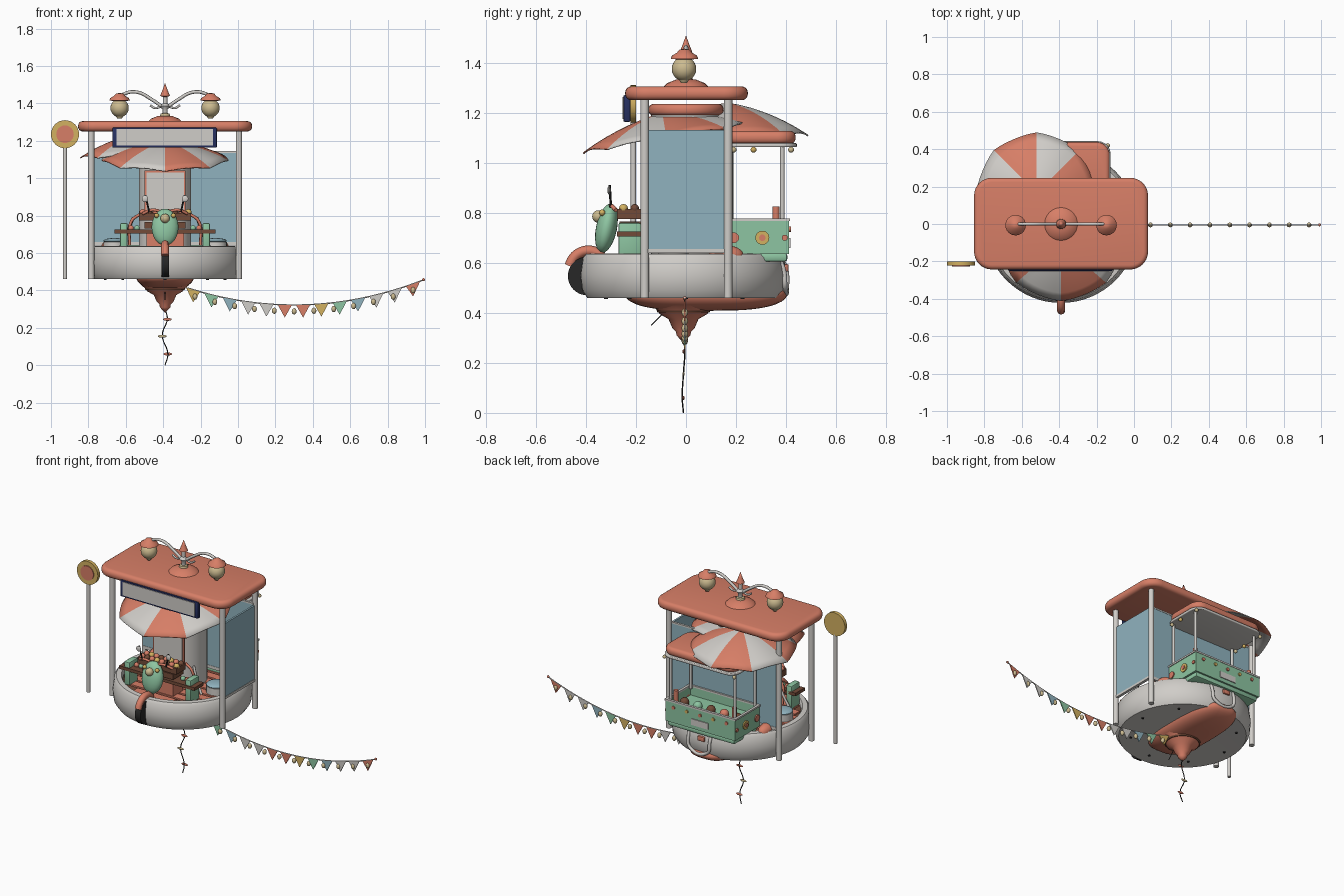
import bpy, bmesh, math
from mathutils import Vector, Matrix

if "Cube" in bpy.data.objects:
    bpy.data.objects.remove(bpy.data.objects["Cube"])

def mat(name, r, g, b):
    m = bpy.data.materials.new(name)
    m.diffuse_color = (r, g, b, 1)
    m.use_nodes = True
    m.node_tree.nodes["Principled BSDF"].inputs["Base Color"].default_value = m.diffuse_color
    return m

CORAL = mat("coral", .68, .21, .135)
WHITE = mat("warm_white", .63, .61, .58)
BLUE = mat("glass_blue", .28, .45, .52)
GREEN = mat("mint_green", .27, .56, .36)
YELLOW = mat("mustard", .65, .44, .12)
TAN = mat("lamp_tan", .61, .50, .28)
BROWN = mat("wood_brown", .17, .07, .04)
BLACK = mat("rubber_black", .02, .02, .02)
NAVY = mat("navy", .02, .03, .12)
CX = -0.39

def finish(name, bm, *mats, angle=40):
    bmesh.ops.recalc_face_normals(bm, faces=bm.faces)
    me = bpy.data.meshes.new(name)
    bm.to_mesh(me)
    bm.free()
    for m in mats:
        me.materials.append(m)
    for p in me.polygons:
        p.use_smooth = True
    me.set_sharp_from_angle(angle=math.radians(angle))
    ob = bpy.data.objects.new(name, me)
    bpy.context.collection.objects.link(ob)
    return ob

def box(name, m, x0, x1, y0, y1, z0, z1, bevel=0):
    bm = bmesh.new()
    bmesh.ops.create_cube(bm, size=1)
    bmesh.ops.scale(bm, vec=(x1 - x0, y1 - y0, z1 - z0), verts=bm.verts)
    bmesh.ops.translate(bm, vec=((x0 + x1) / 2, (y0 + y1) / 2, (z0 + z1) / 2), verts=bm.verts)
    if bevel:
        bmesh.ops.bevel(bm, geom=bm.edges[:], offset=bevel, segments=2, affect='EDGES', profile=.5)
    return finish(name, bm, m)

def rod(name, m, a, b, r, r2=None, seg=20):
    a, b = Vector(a), Vector(b)
    rot = (b - a).to_track_quat('Z', 'Y').to_matrix().to_4x4()
    bm = bmesh.new()
    bmesh.ops.create_cone(bm, cap_ends=True, segments=seg, radius1=r, radius2=r if r2 is None else r2,
                          depth=(b - a).length, matrix=Matrix.Translation((a + b) / 2) @ rot)
    return finish(name, bm, m)

def ball(name, m, c, r, tilt=0, seg=20, square=1):
    r = r if isinstance(r, tuple) else (r, r, r)
    bm = bmesh.new()
    bmesh.ops.create_uvsphere(bm, u_segments=seg, v_segments=max(6, seg // 2), radius=1)
    for v in bm.verts:
        v.co.x = math.copysign(abs(v.co.x) ** square, v.co.x)
        v.co.y = math.copysign(abs(v.co.y) ** square, v.co.y)
    bmesh.ops.transform(bm, verts=bm.verts,
        matrix=Matrix.Translation(c) @ Matrix.Rotation(tilt, 4, 'X') @ Matrix.Diagonal((*r, 1)))
    return finish(name, bm, m)

def lathe(name, m, x, y, prof, seg=48):
    bm = bmesh.new()
    vs = [bm.verts.new((x + r, y, z)) for r, z in prof]
    es = [bm.edges.new(p) for p in zip(vs, vs[1:])]
    bmesh.ops.spin(bm, geom=vs + es, cent=(x, y, 0), axis=(0, 0, 1), angle=math.tau, steps=seg)
    bmesh.ops.remove_doubles(bm, verts=bm.verts, dist=1e-5)
    return finish(name, bm, m)

def tube(name, m, pts, r):
    cu = bpy.data.curves.new(name, 'CURVE')
    cu.dimensions = '3D'
    cu.bevel_depth, cu.bevel_resolution, cu.use_fill_caps = r, 2, True
    cu.resolution_u = 6
    sp = cu.splines.new('BEZIER')
    sp.bezier_points.add(len(pts) - 1)
    for bp, p in zip(sp.bezier_points, pts):
        bp.co = p
        bp.handle_left_type = bp.handle_right_type = 'AUTO'
    cu.materials.append(m)
    bpy.context.collection.objects.link(bpy.data.objects.new(name, cu))

def slab(name, m, x0, x1, y0, y1, z0, z1, rad, edge):
    bm = bmesh.new()
    vs = []
    for k, (cx, cy) in enumerate([(x1 - rad, y1 - rad), (x0 + rad, y1 - rad), (x0 + rad, y0 + rad), (x1 - rad, y0 + rad)]):
        for i in range(9):
            a = math.pi / 2 * (k + i / 8)
            vs.append(bm.verts.new((cx + rad * math.cos(a), cy + rad * math.sin(a), z0)))
    f = bm.faces.new(vs)
    top = bmesh.ops.extrude_face_region(bm, geom=[f])['geom']
    bmesh.ops.translate(bm, vec=(0, 0, z1 - z0), verts=[v for v in top if isinstance(v, bmesh.types.BMVert)])
    rim = [e for e in bm.edges if abs(e.verts[0].co.z - e.verts[1].co.z) < 1e-5]
    bmesh.ops.bevel(bm, geom=rim, offset=edge, segments=4, affect='EDGES', profile=.5)
    return finish(name, bm, m)

def parasol(name, c, r, drop, gores, tilt):
    # striped canopy with scalloped hem
    bm = bmesh.new()
    n, rings, rows = gores * 6, 7, []
    for j in range(1, rings + 1):
        t, row = j / rings, []
        for i in range(n):
            s = math.sin(math.pi * (i % 6) / 6) * t ** 3
            a, rr = math.tau * i / n + math.pi / 2, r * t * (1 - .035 * s)
            row.append(bm.verts.new((rr * math.cos(a), rr * math.sin(a), -drop * (.35 * t + .65 * t * t) + .012 * s)))
        rows.append(row)
    tip = bm.verts.new((0, 0, 0))
    for i in range(n):
        k = (i + 1) % n
        fs = [bm.faces.new((tip, rows[0][i], rows[0][k]))]
        fs += [bm.faces.new((p[i], q[i], q[k], p[k])) for p, q in zip(rows, rows[1:])]
        for f in fs:
            f.material_index = (i // 6) % 2
    bmesh.ops.transform(bm, matrix=Matrix.Translation(c) @ Matrix.Rotation(tilt, 4, 'X'), verts=bm.verts)
    finish(name, bm, CORAL, WHITE).modifiers.new("thickness", 'SOLIDIFY').thickness = .006

# Round base and plank deck
lathe("base", WHITE, CX, -.01, [(0, .465), (.385, .46), (.405, .49), (.412, .55), (.402, .62), (.39, .635),
                               (.36, .637), (.35, .62), (.35, .6), (0, .6)], 64)
rod("deck_floor", BROWN, (CX, -.01, .598), (CX, -.01, .606), .35, seg=48)
for i in range(9):
    y = -.29 + i * .07
    h = math.sqrt(.345 ** 2 - (abs(y) + .026) ** 2)
    box("deck_plank", CORAL, CX - h, CX + h, y - .036, y + .018, .6, .615)

# Hull, pendant and hanging cord
ball("keel", CORAL, (CX, .08, .475), (.155, .325, .067), seg=40, square=.65)
box("tail_light", CORAL, CX - .025, CX + .025, .39, .41, .565, .595, .006)
lathe("pendant", CORAL, CX, -.01, [(.13, .43), (.105, .41), (.095, .395), (.06, .375), (.045, .34), (.03, .325), (.028, .31), (0, .28)], 24)
rod("pendant_band", BROWN, (CX, -.01, .402), (CX, -.01, .41), .104, .109, 24)
tube("cord", BLACK, [(CX, -.01, .3), (-.378, -.005, .25), (-.405, -.01, .16), (-.375, -.015, .06), (CX, -.01, 0)], .003)
for x, z, m in ((-.378, .245, CORAL), (-.405, .155, TAN), (-.376, .06, CORAL)):
    ball("cord_bead", m, (x, -.01, z), (.024, .005, .008), seg=12)
rod("kick_stand", BLACK, (CX, -.14, .35), (CX, -.08, .41), .002, seg=6)
for a in range(8):
    t = math.tau * a / 8
    p = (CX + .32 * math.cos(t), .32 * math.sin(t))
    rod("base_bolt", BLACK, (*p, .456), (*p, .468), .008, seg=10)
tube("rear_bumper", WHITE, [(CX - .06, .38, .62), (CX - .06, .4, .57), (CX - .045, .402, .5), (CX + .085, .396, .5), (CX + .1, .39, .57), (CX + .1, .37, .62)], .01)

# Main roof, posts and panels
slab("roof", CORAL, -.855, .075, -.243, .247, 1.25, 1.305, .095, .024)
lathe("roof_dome", CORAL, CX, 0, [(.09, 1.303), (.075, 1.318), (.04, 1.332), (0, 1.337)], 32)
for x in (-.785, .005):
    for y in (-.165, .168):
        rod("roof_post", WHITE, (x, y, .46), (x, y, 1.26), .017)
box("side_panel", BLUE, 0, .012, -.155, .155, .65, 1.13)
box("back_panel", BLUE, -.785, .005, .15, .16, .65, 1.135)
box("back_rail_top", WHITE, -.785, .005, .148, .162, 1.135, 1.145)
box("back_rail_low", WHITE, -.785, .005, .148, .162, .64, .66)
box("side_rail", WHITE, -.003, .015, -.155, .155, .64, .655)

# Roof lanterns on curved arms, central finial
lathe("finial_stem", WHITE, CX, 0, [(.03, 1.33), (.014, 1.345), (.014, 1.37), (.025, 1.385), (.012, 1.4), (.012, 1.44)], 20)
lathe("finial_collar", TAN, CX, 0, [(.028, 1.33), (.024, 1.345), (0, 1.352)], 20)
lathe("finial", CORAL, CX, 0, [(0, 1.43), (.026, 1.44), (.018, 1.46), (.012, 1.475), (0, 1.51)], 20)
for s in (-1, 1):
    tube("lamp_arm", WHITE, [(CX, 0, 1.37), (CX + s * .07, 0, 1.42), (CX + s * .15, 0, 1.46), (CX + s * .22, 0, 1.45), (CX + s * .243, 0, 1.43)], .009)
    tube("arm_scroll", WHITE, [(CX, 0, 1.4), (CX + s * .05, 0, 1.375), (CX + s * .08, 0, 1.39)], .006)
    x = CX + s * .243
    ball("lamp_globe", TAN, (x, -.008, 1.375), .049, seg=24)
    lathe("lamp_cap", CORAL, x, -.006, [(0, 1.41), (.055, 1.415), (.05, 1.428), (.03, 1.44), (.02, 1.452), (0, 1.456)], 24)
    rod("lamp_foot", TAN, (x, -.008, 1.318), (x, -.008, 1.34), .012, .025, 16)

# Front fascia sign and round pole sign
box("sign_frame", NAVY, -.672, -.113, -.25, -.222, 1.163, 1.27, .005)
box("sign_face", WHITE, -.65, -.135, -.254, -.245, 1.175, 1.262)
rod("pole_sign_post", WHITE, (-.925, -.21, .46), (-.925, -.21, 1.17), .011)
rod("pole_sign_rim", YELLOW, (-.925, -.222, 1.235), (-.925, -.2, 1.235), .075, seg=32)
rod("pole_sign_disc", CORAL, (-.925, -.227, 1.235), (-.925, -.221, 1.235), .047, seg=24)

# Central column with menu board, canopies
rod("column", WHITE, (CX, 0, .6), (CX, 0, 1.2), .14, seg=32)
slab("column_cap", CORAL, CX - .15, CX + .15, -.15, .15, 1.188, 1.235, .148, .02)
box("menu_frame", CORAL, -.5, -.28, -.155, -.143, .78, 1.04)
box("menu_board", WHITE, -.49, -.29, -.16, -.15, .79, 1.03)
parasol("front_parasol", (CX, -.095, 1.2), .34, .105, 8, .17)
parasol("back_parasol", (-.52, .165, 1.24), .325, .13, 8, 0)

# Rear serving cart: open box with pale rim
bm = bmesh.new()
bmesh.ops.create_cube(bm, size=1, matrix=Matrix.Translation((CX, .285, .703)) @ Matrix.Diagonal((.5, .255, .135, 1)))
top = [f for f in bm.faces if f.calc_center_median().z > .76]
bmesh.ops.inset_region(bm, faces=top, thickness=.012)
bmesh.ops.inset_region(bm, faces=top, thickness=.001)
bmesh.ops.translate(bm, vec=(0, 0, -.06), verts=top[0].verts[:])
finish("cart_body", bm, GREEN)
for y in (.163, .407):
    box("cart_rim_long", WHITE, -.645, -.135, y - .008, y + .008, .766, .777)
for x in (-.637, -.143):
    box("cart_rim_short", WHITE, x - .008, x + .008, .171, .399, .766, .777)
box("cart_skirt", GREEN, -.63, -.15, .17, .405, .605, .638, .01)
slab("cart_roof", CORAL, -.65, -.13, .15, .438, 1.075, 1.127, .07, .022)
slab("cart_ceiling", WHITE, -.655, -.125, .145, .443, 1.062, 1.078, .07, .005)
for x in (-.62, -.16):
    for y in (.18, .385):
        rod("cart_post", WHITE, (x, y, .76), (x, y, 1.065), .009, seg=12)
for i in range(5):
    rod("cart_stud", (CORAL, YELLOW)[i % 2], (-.58 + i * .095, .41, .735), (-.58 + i * .095, .419, .735), .011, seg=14)
    ball("cart_goods", (BROWN, CORAL, BROWN, GREEN)[i % 4], (-.58 + i * .095, .3, .73), .028, seg=12)
box("cart_plate", WHITE, -.45, -.33, .41, .418, .66, .7)
for s in (-1, 1):
    x = CX + s * .25
    for y, m, r in ((.19, CORAL, .022), (.305, YELLOW, .028), (.395, CORAL, .012)):
        rod("cart_side_disc", m, (x - s * .01, y, .7), (x + s * .007, y, .7), r, seg=20)
    rod("cart_side_hub", CORAL, (x, .305, .7), (x + s * .012, .305, .7), .013, seg=14)
    for y, m in ((.19, TAN), (.27, YELLOW), (.42, TAN)):
        ball("roof_bulb", m, (CX + s * .25, y, 1.052), .012, seg=10)
    rod("cart_bottle", CORAL, (CX + s * .21, .36, .71), (CX + s * .21, .36, .825), .014, seg=12)

# Scooter at the front
rod("wheel", BLACK, (CX - .02, -.395, .547), (CX + .02, -.395, .547), .077, seg=32)
arc = [math.radians(45 + 24 * i) for i in range(6)]
tube("wheel_fender", CORAL, [(CX, -.39 + .078 * math.cos(a), .565 + .083 * math.sin(a)) for a in arc], .021)
ball("scooter_shield", GREEN, (CX, -.318, .738), (.072, .042, .1), -.2, 24)
ball("headlight", TAN, (CX, -.35, .785), .025)
for s in (-1, 1):
    tube("handlebar", CORAL, [(CX + s * .03, -.3, .825), (CX + s * .07, -.3, .83), (CX + s * .12, -.28, .81)], .008)
    rod("mirror_stalk", BLACK, (CX + s * .085, -.3, .82), (CX + s * .105, -.305, .91), .005, seg=8)
    ball("mirror", WHITE, (CX + s * .107, -.308, .89), (.018, .006, .018), seg=14)
    ball("turn_light", YELLOW, (CX + s * .045, -.335, .8), .013, seg=12)
    # stall seats beside the scooter
    box("seat_side", GREEN, CX + s * .22 - .02, CX + s * .22 + .02, -.27, -.18, .61, .76, .008)
    tube("seat_arm", CORAL, [(CX + s * .19, -.16, .64), (CX + s * .18, -.17, .77), (CX + s * .13, -.17, .81)], .008)
    tube("seat_leg", WHITE, [(CX + s * .24, -.16, .63), (CX + s * .2, -.15, .71), (CX + s * .17, -.14, .79)], .008)
    rod("stool", WHITE, (CX + s * .27, -.05, .61), (CX + s * .27, -.05, .66), .06, seg=24)
    ball("stool_cushion", BLUE, (CX + s * .27, -.05, .665), (.06, .06, .015))
    ball("deck_cushion", CORAL, (CX + s * .3, .16, .63), (.04, .07, .04))

# Produce trays
box("counter_box", CORAL, -.49, -.29, -.25, -.15, .61, .705)
box("low_tray", BROWN, -.66, -.12, -.275, -.18, .705, .725)
box("mid_crate", BROWN, -.5, -.28, -.265, -.16, .73, .765)
box("high_crate", BROWN, -.53, -.25, -.275, -.18, .775, .815)
for i in range(8):
    for j in range(2):
        ball("fruit", (CORAL, BROWN, CORAL, YELLOW)[(i + j * 2) % 4], (-.51 + i * .035, -.25 + j * .045, .817), .018, seg=10)
for i in range(3):
    for s in (-1, 1):
        ball("tray_fruit", (GREEN, CORAL)[i % 2], (CX + s * (.15 + i * .032), -.22, .733), .016, seg=10)

# Garland of pennants and bulbs
sag = lambda x: .322 + .28 * (x - .3) ** 2
tube("garland_string", WHITE, [(-.27 + i * .1058, -.005, sag(-.27 + i * .1058)) for i in range(13)], .0035)
for i in range(13):
    x = -.24 + i * .098
    bm = bmesh.new()
    f = bm.faces.new([bm.verts.new((a, -.008, z)) for a, z in ((x - .038, sag(x - .038)), (x + .038, sag(x + .038)), (x, sag(x) - .068))])
    ext = bmesh.ops.extrude_face_region(bm, geom=[f])['geom']
    bmesh.ops.translate(bm, vec=(0, .006, 0), verts=[v for v in ext if isinstance(v, bmesh.types.BMVert)])
    finish("pennant", bm, (YELLOW, GREEN, BLUE, WHITE, WHITE, CORAL, CORAL)[i % 7])
    if i < 12:
        x = -.23 + i * .106
        ball("garland_bulb", TAN, (x, -.005, sag(x) - .034), (.013, .013, .017), seg=12)
ball("garland_end", CORAL, (.992, -.005, .458), .008, seg=10)
